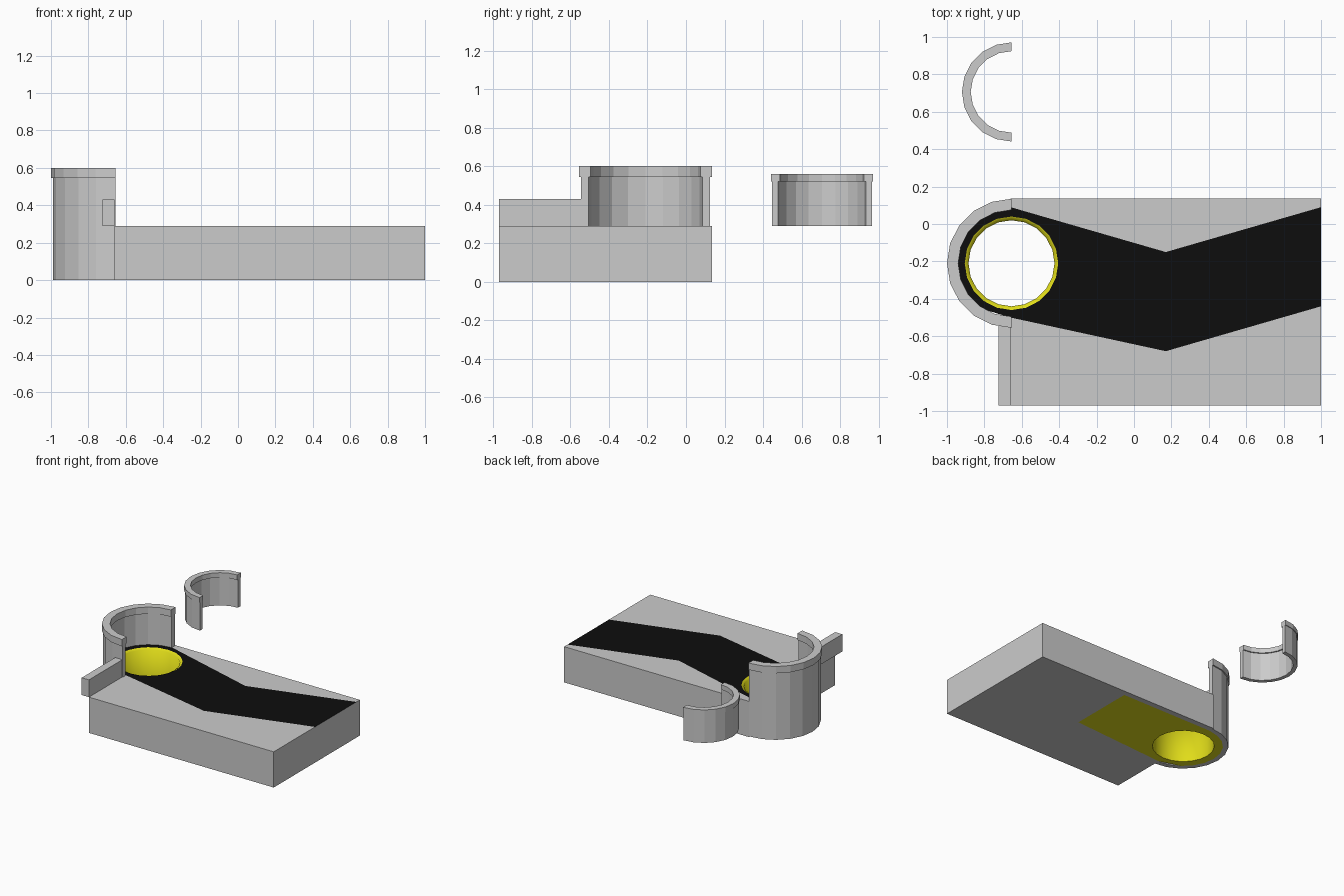
import bpy, bmesh, math
from mathutils import Vector

if "Cube" in bpy.data.objects:
    bpy.data.objects.remove(bpy.data.objects["Cube"])

CX, CY = -0.655, -0.21      # centre of the round end
TOP = 0.29                  # deck height
SIDES = 20


def material(name, rgb):
    m = bpy.data.materials.new(name)
    m.diffuse_color = (*rgb, 1)
    m.use_nodes = True
    m.node_tree.nodes["Principled BSDF"].inputs["Base Color"].default_value = m.diffuse_color
    return m


black = material("black", (0.004, 0.004, 0.004))
yellow = material("yellow", (0.75, 0.72, 0.01))


def finish(name, bm, mat=None):
    me = bpy.data.meshes.new(name)
    bm.to_mesh(me)
    bm.free()
    ob = bpy.data.objects.new(name, me)
    bpy.context.collection.objects.link(ob)
    if mat:
        me.materials.append(mat)
    return ob


def polar(cx, cy, r, deg):
    a = math.radians(deg)
    return cx + r * math.cos(a), cy + r * math.sin(a)


def plate(name, outline, z, up, mat, hole_r):
    """Flat sheet with a round hole at the round end."""
    bm = bmesh.new()
    hole = [polar(CX, CY, hole_r, i * 360 / SIDES) for i in range(SIDES)]
    for loop in (outline, hole):
        vs = [bm.verts.new((x, y, z)) for x, y in loop]
        for a, b in zip(vs, vs[1:] + vs[:1]):
            bm.edges.new((a, b))
    bmesh.ops.triangle_fill(bm, edges=bm.edges[:], use_beauty=True)
    bm.normal_update()
    for f in bm.faces:
        if f.normal.z * up < 0:
            f.normal_flip()
    return finish(name, bm, mat)


def half_ring(name, cx, cy, profile):
    """Sweep a closed (radius, z) profile round the left half circle."""
    bm = bmesh.new()
    n = SIDES // 2
    rows = []
    for i in range(n + 1):
        ring = []
        for r, z in profile:
            x, y = polar(cx, cy, r, 90 + 180 * i / n)
            ring.append(bm.verts.new((x, y, z)))
        rows.append(ring)
    for a, b in zip(rows, rows[1:]):
        for j in range(len(profile)):
            k = (j + 1) % len(profile)
            bm.faces.new((a[j], a[k], b[k], b[j]))
    bm.faces.new(rows[0])
    bm.faces.new(rows[-1])
    bmesh.ops.recalc_face_normals(bm, faces=bm.faces[:])
    return finish(name, bm)


def lipped(r_in, r_out, z0, z1, lip_h, lip_in, lip_out):
    s = z1 - lip_h
    return [(r_in, z0), (r_out, z0), (r_out, s), (lip_out, s),
            (lip_out, z1), (lip_in, z1), (lip_in, s), (r_in, s)]


# Base slab: sides plus the grey areas left around the coloured sheets
L, R, F, B = -0.66, 1.0, -0.97, 0.135
bm = bmesh.new()


def face(pts, normal):
    f = bm.faces.new([bm.verts.new(p) for p in pts])
    f.normal_update()
    if f.normal.dot(Vector(normal)) < 0:
        f.normal_flip()


def wall(p, q, normal):
    face([(*p, 0), (*q, 0), (*q, TOP), (*p, TOP)], normal)


wall((L, F), (R, F), (0, -1, 0))
wall((R, F), (R, B), (1, 0, 0))
wall((R, B), (L, B), (0, 1, 0))
wall((L, F), (L, -0.5), (-1, 0, 0))
for z, up, polys in (
    (TOP, 1, [[(L, B), (R, B), (R, 0.09), (0.17, -0.15), (L, 0.09)],
              [(L, F), (R, F), (R, -0.44), (0.17, -0.68), (L, -0.5)]]),
    (0, -1, [[(L, B), (R, B), (0.17, 0.09), (L, 0.09)],
             [(R, B), (R, F), (0.17, -0.44), (0.17, 0.09)],
             [(R, F), (L, F), (L, -0.5), (0.17, -0.44)]]),
):
    for poly in polys:
        face([(x, y, z) for x, y in poly], (0, 0, up))
bmesh.ops.remove_doubles(bm, verts=bm.verts[:], dist=0.0005)
finish("base_slab", bm)

# Black track on top and yellow sheet underneath
arc = [polar(CX, CY, 0.295, 108 + 18 * i) for i in range(8)]
plate("black_track", [(L, 0.09)] + arc +
      [(L, -0.5), (0.17, -0.68), (1, -0.44), (1, 0.09), (0.17, -0.15)],
      TOP, 1, black, 0.25)
plate("yellow_underside", [(L, 0.09)] + arc +
      [(L, -0.5), (0.17, -0.44), (0.17, 0.09)], 0, -1, yellow, 0.23)

# Yellow lining of the hole, with a chamfered mouth
bm = bmesh.new()
rows = []
for r, z in ((0.25, TOP), (0.23, 0.28), (0.23, 0)):
    rows.append([bm.verts.new((*polar(CX, CY, r, i * 360 / SIDES), z))
                 for i in range(SIDES)])
for a, b in zip(rows, rows[1:]):
    for i in range(SIDES):
        j = (i + 1) % SIDES
        bm.faces.new((a[j], a[i], b[i], b[j]))
for f in bm.faces:
    f.smooth = True
finish("hole_lining", bm, yellow)

# Curved wall round the end, and the smaller loose collar behind it
half_ring("end_wall", CX, CY, lipped(0.295, 0.335, 0, 0.6, 0.055, 0.285, 0.345))
half_ring("loose_collar", CX, 0.706,
          lipped(0.228, 0.26, TOP, 0.56, 0.04, 0.218, 0.265))

# Rail along the left edge
bm = bmesh.new()
bmesh.ops.create_cube(bm, size=1)
for v in bm.verts:
    v.co = (-0.6925 + v.co.x * 0.065, -0.755 + v.co.y * 0.43, 0.36 + v.co.z * 0.14)
finish("side_rail", bm)
